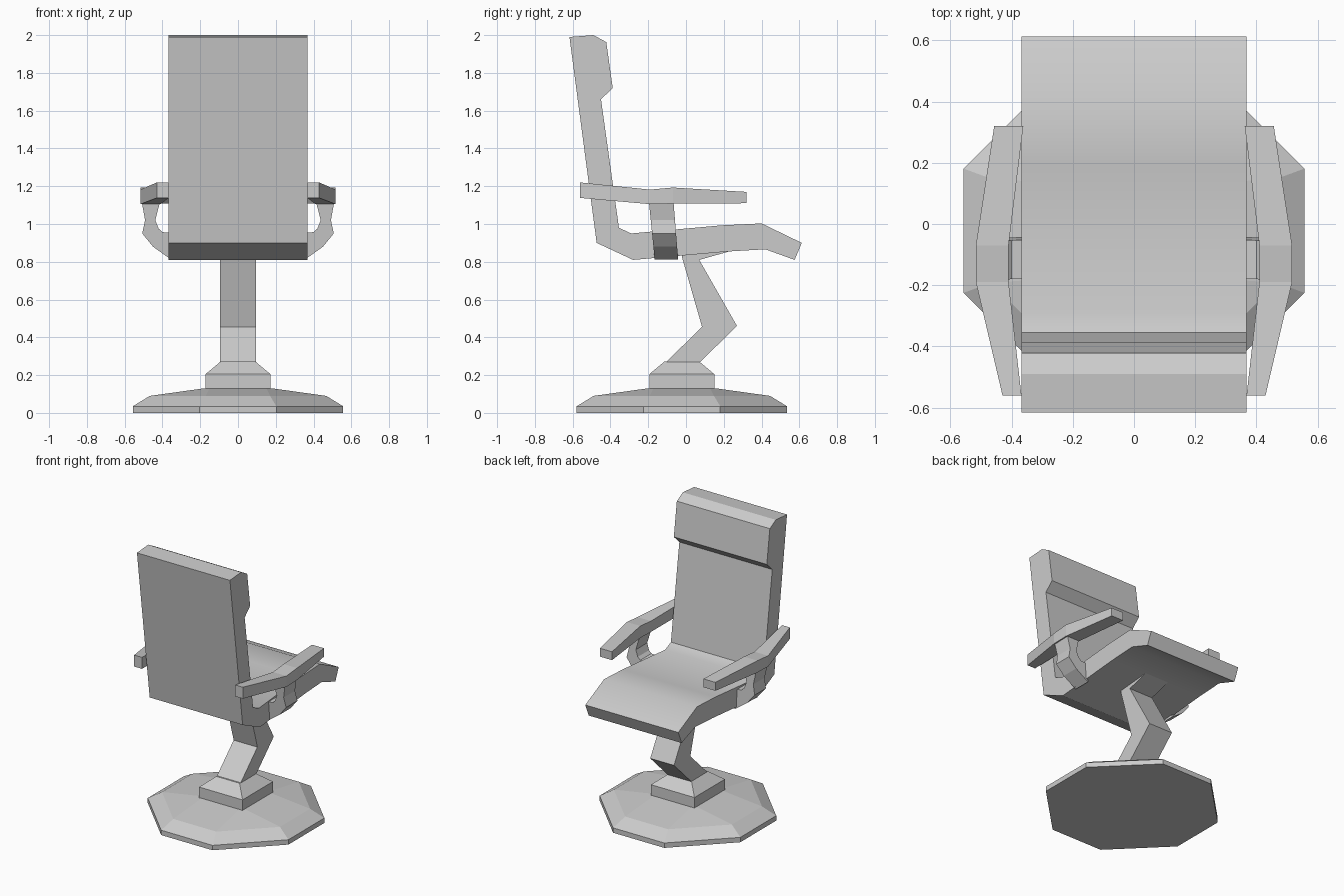
import bpy, bmesh

if "Cube" in bpy.data.objects:
    bpy.data.objects.remove(bpy.data.objects["Cube"])


def finish(name, bm, mirror=False, smooth=False):
    bmesh.ops.recalc_face_normals(bm, faces=bm.faces)
    mesh = bpy.data.meshes.new(name)
    bm.to_mesh(mesh)
    bm.free()
    ob = bpy.data.objects.new(name, mesh)
    bpy.context.collection.objects.link(ob)
    if mirror:
        mod = ob.modifiers.new("Mirror", 'MIRROR')
        mod.use_mirror_merge = False
    if smooth:
        bpy.ops.object.select_all(action='DESELECT')
        ob.select_set(True)
        bpy.context.view_layer.objects.active = ob
        bpy.ops.object.shade_smooth_by_angle()
    return ob


def loft(name, rings, **kw):
    """Skin between rings of equal point count and cap both ends."""
    bm = bmesh.new()
    loops = [[bm.verts.new(p) for p in ring] for ring in rings]
    for a, b in zip(loops, loops[1:]):
        for i in range(len(a)):
            j = (i + 1) % len(a)
            bm.faces.new((a[i], a[j], b[j], b[i]))
    bm.faces.new(loops[0])
    bm.faces.new(loops[-1])
    return finish(name, bm, **kw)


def side_profile(name, pts, half_width, **kw):
    """Extrude a (y, z) outline across the chair."""
    return loft(name, [[(x, y, z) for y, z in pts]
                       for x in (-half_width, half_width)], **kw)


CY = -0.022  # centre of the foot


def octagon(a, s, z):
    pts = [(a, -s), (a, s), (s, a), (-s, a), (-s, -a)]
    pts = [(a, -s), (a, s), (s, a), (-s, a), (-a, s), (-a, -s), (-s, -a), (s, -a)]
    return [(x, y + CY, z) for x, y in pts]


def square(a, z):
    return [(x * a, y * a + CY, z) for x, y in ((-1, -1), (1, -1), (1, 1), (-1, 1))]


# Seat and backrest in one continuous shell
side_profile("seat_and_backrest", [
    (-0.617, 1.99), (-0.49, 2.0), (-0.422, 1.963), (-0.388, 1.72),
    (-0.45, 1.66), (-0.355, 0.98), (-0.29, 0.95), (0.19, 0.993),
    (0.40, 1.003), (0.613, 0.90), (0.575, 0.81), (0.42, 0.866),
    (0.23, 0.855), (-0.28, 0.81), (-0.473, 0.90)], 0.368, smooth=True)

# Cranked column with its mounting wedge under the seat
side_profile("column", [
    (-0.11, 0.265), (0.085, 0.455), (-0.02, 0.82), (-0.02, 0.87),
    (0.23, 0.87), (0.23, 0.855), (0.07, 0.81), (0.27, 0.46),
    (0.07, 0.265)], 0.094)

# Low octagonal foot
loft("foot", [octagon(0.557, 0.203, 0), octagon(0.557, 0.203, 0.035),
              octagon(0.467, 0.17, 0.09), octagon(0.18, 0.15, 0.13)])

# Square socket tapering into the column
loft("column_socket", [square(0.172, 0.09), square(0.172, 0.205),
                       square(0.092, 0.272)])

# Armrests: sections (y, inner x, outer x, bottom z, top z)
arm = [(-0.56, 0.368, 0.43, 1.138, 1.22), (-0.19, 0.41, 0.517, 1.105, 1.182),
       (-0.07, 0.41, 0.517, 1.108, 1.193), (0.32, 0.362, 0.457, 1.11, 1.17)]
loft("armrests", [[(xi, y, zb), (xo, y, zb), (xo, y, zt), (xi, y, zt)]
                  for y, xi, xo, zb, zt in arm], mirror=True)

# Armrest supports: inner and outer (x, z) of each section
support = [((0.412, 1.12), (0.51, 1.12)), ((0.438, 1.02), (0.492, 1.02)),
           ((0.42, 0.975), (0.507, 0.95)), ((0.40, 0.957), (0.45, 0.88)),
           ((0.355, 0.953), (0.355, 0.812))]


def rear(z):
    return -0.195 + (1.105 - z) * 0.1


def front(z):
    return -0.065 + (1.105 - z) * 0.08


loft("armrest_supports", [[(xi, rear(zi), zi), (xi, front(zi), zi),
                           (xo, front(zo), zo), (xo, rear(zo), zo)]
                          for (xi, zi), (xo, zo) in support], mirror=True)
